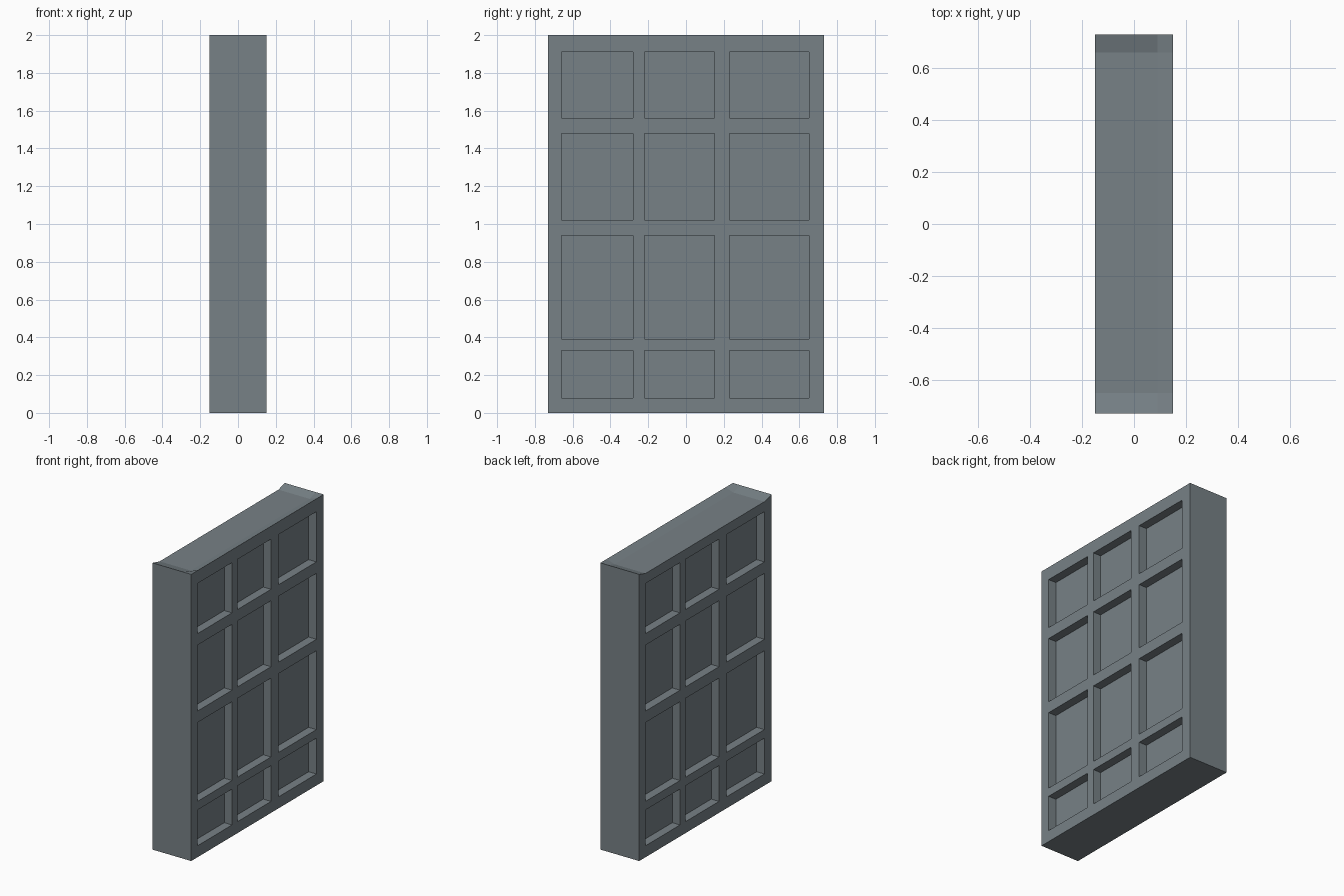
import bpy, bmesh

if "Cube" in bpy.data.objects:
    bpy.data.objects.remove(bpy.data.objects["Cube"])

mat = bpy.data.materials.new("slate_grey")
mat.diffuse_color = (0.185, 0.22, 0.24, 1)
mat.use_nodes = True
mat.node_tree.nodes["Principled BSDF"].inputs["Base Color"].default_value = mat.diffuse_color

HX, HY, H = 0.15, 0.73, 2.0
INNER = 0.09          # x of the recessed panels
DIP = 1.98            # slightly sunken part of the top
YS = [-HY, -0.66, -0.28, -0.22, 0.15, 0.23, 0.65, HY]
ZS = [0, 0.08, 0.33, 0.39, 0.94, 1.02, 1.48, 1.56, 1.91, H]

bm = bmesh.new()


def quad(*pts):
    bm.faces.new([bm.verts.new(p) for p in pts])


# panelled faces: the same lattice on both sides, turned half round
for s in (1, -1):
    def pt(j, k, x=HX):
        z = ZS[k]
        if s < 0 and k == len(ZS) - 1 and 0 < j < len(YS) - 1:
            z = DIP
        return (s * x, s * YS[j], z)

    for j in range(len(YS) - 1):
        for k in range(len(ZS) - 1):
            ring = [(j, k), (j + 1, k), (j + 1, k + 1), (j, k + 1)]
            if j % 2 and k % 2:
                # recessed panel with four side walls
                quad(*[pt(*c, INNER) for c in ring])
                for a, b in zip(ring, ring[1:] + ring[:1]):
                    quad(pt(*a), pt(*b), pt(*b, INNER), pt(*a, INNER))
            else:
                quad(*[pt(*c) for c in ring])

# narrow ends and underside
quad((-HX, -HY, 0), (HX, -HY, 0), (HX, -HY, H), (-HX, -HY, H))
quad((HX, HY, 0), (-HX, HY, 0), (-HX, HY, H), (HX, HY, H))
quad((-HX, HY, 0), (HX, HY, 0), (HX, -HY, 0), (-HX, -HY, 0))

# top with shallow dip open to the -x side
TX = [-HX, -INNER, INNER, HX]
TY = [-HY, -0.65, 0.66, HY]


def top(i, j):
    return (TX[i], TY[j], DIP if i < 3 and j in (1, 2) else H)


for i in range(3):
    for j in range(3):
        quad(top(i, j), top(i + 1, j), top(i + 1, j + 1), top(i, j + 1))

bmesh.ops.remove_doubles(bm, verts=bm.verts[:], dist=0.0005)
me = bpy.data.meshes.new("panelled_wall")
bm.to_mesh(me)
bm.free()
me.materials.append(mat)
ob = bpy.data.objects.new("panelled_wall", me)
bpy.context.collection.objects.link(ob)
